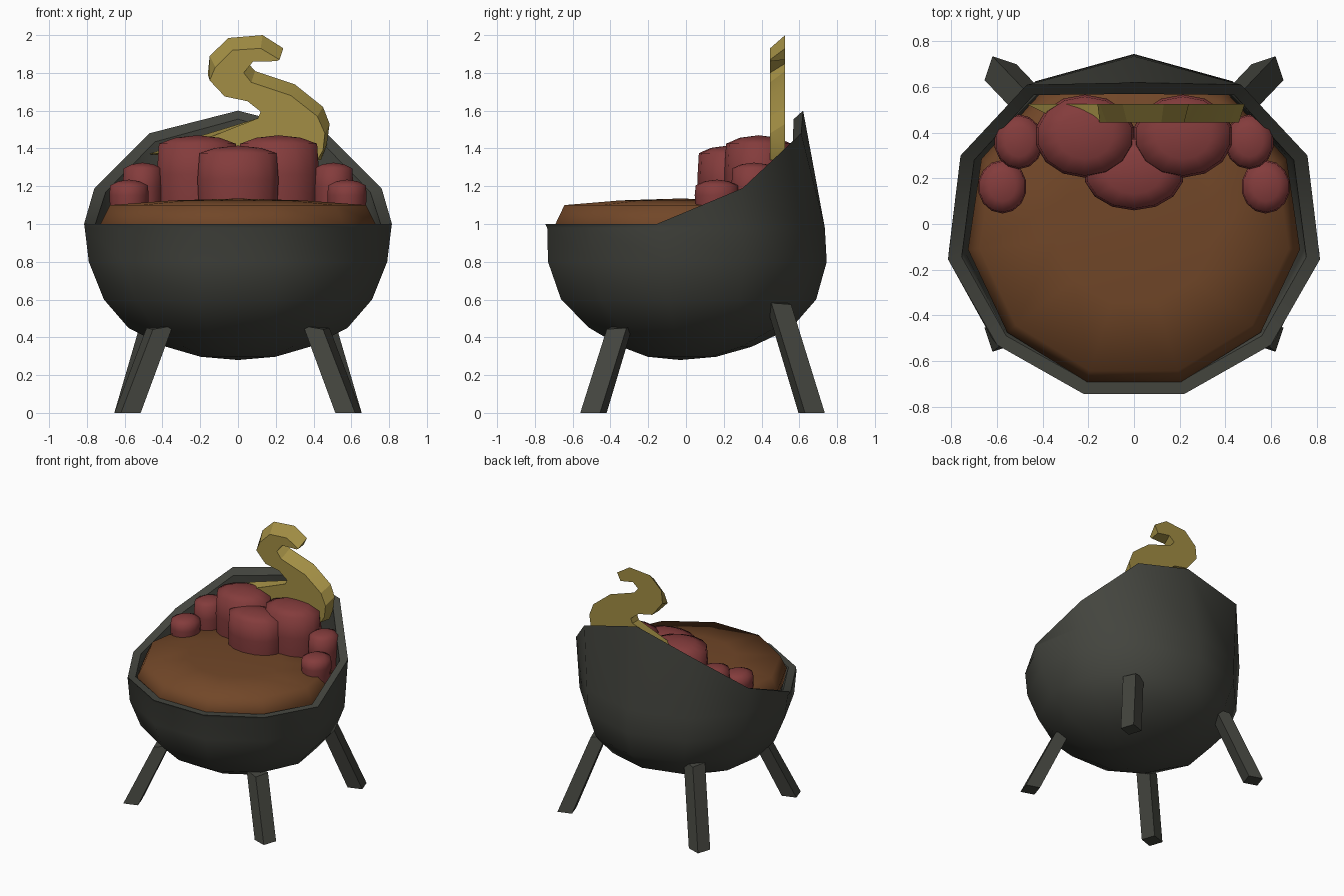
import bpy, bmesh, math
from mathutils import Vector

if "Cube" in bpy.data.objects:
    bpy.data.objects.remove(bpy.data.objects["Cube"])


def material(name, r, g, b):
    m = bpy.data.materials.new(name)
    m.diffuse_color = (r, g, b, 1)
    m.use_nodes = True
    m.node_tree.nodes["Principled BSDF"].inputs["Base Color"].default_value = m.diffuse_color
    return m


IRON = material("dark iron", 0.056, 0.058, 0.048)
BROTH = material("brown broth", 0.165, 0.062, 0.021)
MEAT = material("red meat", 0.23, 0.045, 0.045)
STEAM = material("yellow steam", 0.36, 0.27, 0.058)


def loft(name, rings, mat, angle=0):
    """Skin equal-sized rings of points; both ends are capped."""
    bm = bmesh.new()
    rows = [[bm.verts.new(p) for p in ring] for ring in rings]
    n = len(rows[0])
    for a, b in zip(rows, rows[1:]):
        for i in range(n):
            j = (i + 1) % n
            bm.faces.new((a[i], a[j], b[j], b[i]))
    bm.faces.new(rows[0])
    bm.faces.new(rows[-1])
    bmesh.ops.remove_doubles(bm, verts=bm.verts, dist=0.0005)
    bmesh.ops.recalc_face_normals(bm, faces=bm.faces)
    me = bpy.data.meshes.new(name)
    bm.to_mesh(me)
    bm.free()
    me.materials.append(mat)
    ob = bpy.data.objects.new(name, me)
    bpy.context.collection.objects.link(ob)
    if angle:
        bpy.ops.object.select_all(action='DESELECT')
        ob.select_set(True)
        bpy.context.view_layer.objects.active = ob
        bpy.ops.object.shade_smooth_by_angle(angle=math.radians(angle))
    return ob


def ellipse(cx, cy, z, rx, ry, n=11):
    out = []
    for i in range(n):
        a = math.pi / 2 - 2 * math.pi * i / n
        out.append((cx + rx * math.cos(a), cy + ry * math.sin(a), z))
    return out


def mirrored(half):
    """Half ring starting on x = 0, completed by mirroring."""
    return half + [(-x, y, z) for x, y, z in reversed(half[1:])]


# Bowl with a raised back and a thick rim
outer = [ellipse(0, -0.03, 0.28, 0.0001, 0.0001)]
for z, rx, ry, cy in [(0.297, 0.2, 0.185, -0.025), (0.35, 0.384, 0.352, -0.005),
                      (0.45, 0.586, 0.546, 0.012), (0.6, 0.717, 0.689, 0.0),
                      (0.8, 0.798, 0.753, -0.008), (0.98, 0.82, 0.75, -0.015)]:
    outer.append(ellipse(0, cy, z, rx, ry))
rim_out = mirrored([(0, 0.62, 1.6), (0.47, 0.61, 1.48), (0.76, 0.30, 1.19),
                    (0.815, -0.155, 1.0), (0.60, -0.53, 1.0), (0.22, -0.745, 1.0)])
rim_in = mirrored([(0, 0.57, 1.555), (0.44, 0.565, 1.435), (0.70, 0.28, 1.17),
                   (0.755, -0.145, 1.0), (0.56, -0.49, 1.0), (0.205, -0.69, 1.0)])
inner = [ellipse(0, -0.01, 0.98, 0.755, 0.69), ellipse(0, -0.01, 0.85, 0.73, 0.67)]
loft("bowl", outer + [rim_out, rim_in] + inner, IRON, 40)

# Domed broth
loft("broth", [ellipse(0, -0.01, 0.9, 0.72, 0.68), ellipse(0, -0.01, 1.0, 0.735, 0.71),
               ellipse(0, -0.015, 1.1, 0.685, 0.655), ellipse(0, -0.03, 1.125, 0.35, 0.33),
               ellipse(0, -0.03, 1.135, 0.0001, 0.0001)], BROTH, 75)


# Meat chunks: slightly bulging drums with shallow domed tops
def chunk(name, x, y, rx, ry, top, dome):
    rows = [(0.98, 0.9), (1.1, 0.97), (0.5 * (1.1 + top - dome), 1.0), (top - dome, 0.95),
            (top - 0.3 * dome, 0.55), (top, 0.0005)]
    loft(name, [ellipse(x, y, z, rx * s, ry * s, 14) for z, s in rows], MEAT, 80)


chunk("meat_middle", 0, 0.22, 0.22, 0.16, 1.415, 0.04)
for side, s in (("left", -1), ("right", 1)):
    chunk("meat_large_" + side, s * 0.215, 0.385, 0.22, 0.182, 1.47, 0.045)
    chunk("meat_small_back_" + side, s * 0.505, 0.36, 0.108, 0.12, 1.325, 0.03)
    chunk("meat_small_front_" + side, s * 0.577, 0.163, 0.107, 0.117, 1.235, 0.03)


# Splayed square legs
def leg(name, foot, top, turn):
    def square(c, tilt):
        pts = []
        for k in range(4):
            a = math.radians(turn + 90 * k)
            d = Vector((0.078 * math.cos(a), 0.078 * math.sin(a), 0))
            lean = Vector(foot) - Vector(top)
            # top end is cut square to the leg
            d.z = tilt * 0.35 * -(d.x * lean.x + d.y * lean.y) / lean.z * -1
            pts.append(Vector(c) + d)
        return pts
    loft(name, [square(foot, 0), square(top, 1)], IRON)


for side, s in (("left", -1), ("right", 1)):
    leg("front_leg_" + side, (s * 0.585, -0.49, 0), (s * 0.415, -0.35, 0.455), s * 26.6)
    leg("back_leg_" + side, (s * 0.585, 0.665, 0), (s * 0.415, 0.487, 0.585), s * -26.6)

# Curl of steam: back outline, and a front outline pulled in on the upper edges
# each row: back x, back z, front dx, front dz
curl = [(0.24, 1.93, -0.02, -0.06), (0.13, 2.0, -0.01, -0.07), (-0.05, 1.985, 0.02, -0.065),
        (-0.15, 1.89, 0.03, -0.06), (-0.16, 1.79, 0.01, -0.03), (-0.07, 1.675, 0, 0),
        (0.05, 1.65, 0, 0), (0.12, 1.595, 0, 0), (0.105, 1.56, 0, 0),
        (-0.22, 1.46, 0.02, -0.02), (-0.47, 1.37, 0.16, 0.02), (0, 1.32, 0, 0),
        (0.44, 1.34, -0.02, 0), (0.47, 1.42, -0.02, -0.03), (0.485, 1.53, -0.025, -0.05),
        (0.45, 1.62, -0.03, -0.05), (0.30, 1.74, -0.02, -0.06), (0.09, 1.81, -0.02, -0.06),
        (0.055, 1.85, -0.025, -0.05), (0.10, 1.89, -0.02, -0.03), (0.21, 1.87, -0.005, -0.008)]
loft("steam_curl", [[(x, 0.525, z) for x, z, _, _ in curl],
                    [(x + dx, 0.445, z + dz) for x, z, dx, dz in curl]], STEAM, 25)
